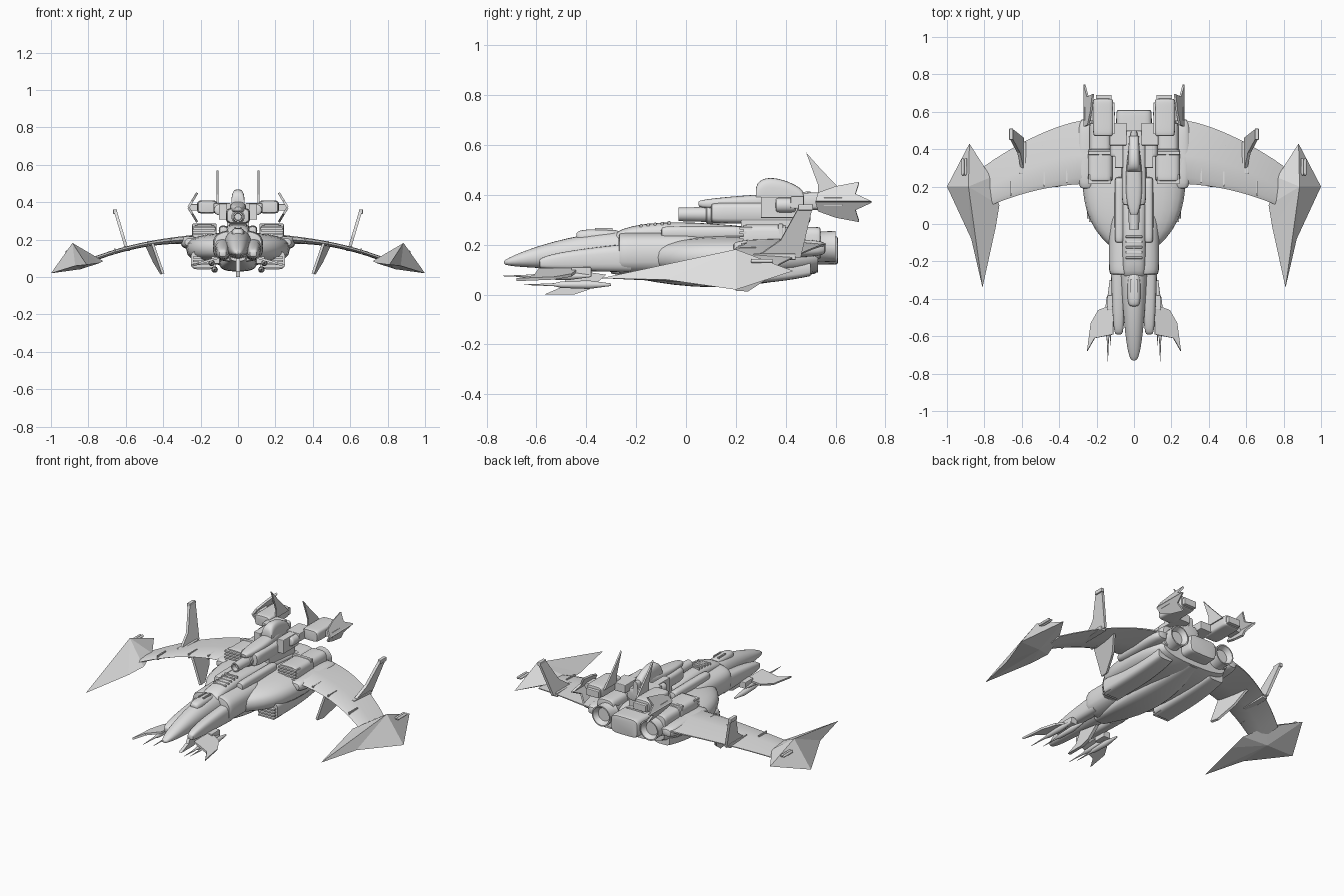
import bpy
import bmesh
from math import cos, sin, pi, radians, copysign

cube = bpy.data.objects.get("Cube")
if cube:
    bpy.data.objects.remove(cube)

GREY = (.75, .75, .75, 1)
hull_grey = bpy.data.materials.new("hull_grey")
hull_grey.use_nodes = True
hull_grey.diffuse_color = GREY
for node in hull_grey.node_tree.nodes:
    if node.type == 'BSDF_PRINCIPLED':
        node.inputs["Base Color"].default_value = GREY


def finish(name, bm, mirror=True, smooth=True, thickness=0, bevel=0):
    """Turn a bmesh in world space into an object with its modifiers."""
    bmesh.ops.recalc_face_normals(bm, faces=bm.faces)
    for face in bm.faces:
        face.smooth = smooth
    for edge in bm.edges:
        edge.smooth = edge.calc_face_angle(0) < radians(40)
    mesh = bpy.data.meshes.new(name)
    bm.to_mesh(mesh)
    bm.free()
    mesh.materials.append(hull_grey)
    obj = bpy.data.objects.new(name, mesh)
    bpy.context.scene.collection.objects.link(obj)
    if thickness:
        solid = obj.modifiers.new("Thickness", 'SOLIDIFY')
        solid.thickness = thickness
        solid.offset = 0
    if bevel:
        rounding = obj.modifiers.new("Bevel", 'BEVEL')
        rounding.width = bevel
        rounding.segments = 2
    if mirror:
        obj.modifiers.new("Mirror", 'MIRROR').use_mirror_merge = False


def skin(name, rings, mirror):
    """Bridge closed rings of points and cap both ends."""
    bm = bmesh.new()
    loops = [[bm.verts.new(point) for point in ring] for ring in rings]
    for near, far in zip(loops, loops[1:]):
        for i in range(len(near)):
            j = i - 1
            bm.faces.new((near[j], near[i], far[i], far[j]))
    bm.faces.new(loops[0])
    bm.faces.new(loops[-1])
    finish(name, bm, mirror)


def oval(x, y, half, low, high, power, sides=24):
    """Superellipse ring facing along y."""
    def soft(value):
        return copysign(abs(value) ** (2 / power), value)
    middle, rise = (low + high) / 2, (high - low) / 2
    angles = [2 * pi * i / sides for i in range(sides)]
    return [(x + half * soft(cos(a)), y, middle + rise * soft(sin(a))) for a in angles]


def loft(name, front, back, half, low, high, x=0, power=2.6, steps=16):
    """Body along y whose half width, bottom and top are rules of t from front to back."""
    rings = []
    for i in range(steps + 1):
        t = (1 - cos(pi * i / steps)) / 2
        rings.append(oval(x, front + t * (back - front), half(t), low(t), high(t), power))
    skin(name, rings, mirror=x > 0)


def pod(name, front, back, half, low, high, x=0, power=4, blunt=6, tip=.3):
    """Body of constant section with rounded ends."""
    middle, rise = (low + high) / 2, (high - low) / 2

    def swell(t):
        return tip + (1 - tip) * max(0, 1 - abs(2 * t - 1) ** blunt) ** (1 / blunt)
    loft(name, front, back, x=x, power=power,
         half=lambda t: half * swell(t),
         low=lambda t: middle - rise * swell(t),
         high=lambda t: middle + rise * swell(t))


def lathe(name, x, z, profile):
    """Turned part along y; profile is (y, radius)."""
    skin(name, [oval(x, y, r, z - r, z + r, power=2) for y, r in profile], mirror=x > 0)


def plate(name, points, thickness=.012, mirror=True):
    bm = bmesh.new()
    bm.faces.new([bm.verts.new(point) for point in points])
    finish(name, bm, mirror, smooth=False, thickness=thickness)


def fin(name, outline, x, lean=0, skew=0, thickness=.014):
    """Upright blade from a (y, z) outline, leaning outward with height and skewed along y."""
    plate(name, [(x + lean * z + skew * y, y, z) for y, z in outline], thickness, mirror=x > 0)


def box(name, at, size, bevel=.004):
    bm = bmesh.new()
    bmesh.ops.create_cube(bm, size=1)
    for vert in bm.verts:
        vert.co = [centre + c * length for centre, c, length in zip(at, vert.co, size)]
    finish(name, bm, mirror=at[0] > 0, smooth=False, bevel=bevel)


# Fuselage: nose, shoulders, broad hull, spine and keel
loft("nose", front=-.73, back=-.22, power=2.2,
     half=lambda t: .004 + .07 * t ** .4,
     low=lambda t: .125 - .03 * t ** .4,
     high=lambda t: .135 + .12 * sin(pi * t / 2) ** .8)
pod("shoulders", front=-.27, back=.05, half=.135, low=.08, high=.25, power=3, tip=.8)
loft("hull", front=-.13, back=.53,
     half=lambda t: .28 * (1 - .6 * (1 - t) ** 5 - .2 * t ** 8),
     low=lambda t: .06 + .04 * (1 - t) ** 4 + .03 * t ** 6,
     high=lambda t: .24 - .04 * (1 - t) ** 5 - .03 * t ** 6)
loft("spine", front=-.28, back=.5,
     half=lambda t: .05 + .02 * t ** .3,
     low=lambda t: .2,
     high=lambda t: .245 + .045 * sin(pi * t ** .6))
loft("keel", front=-.3, back=.52, power=3,
     half=lambda t: .04 + .06 * sin(pi * t),
     low=lambda t: .085 - .055 * sin(pi * t),
     high=lambda t: .13)
pod("rear_deck", front=.4, back=.61, half=.095, low=.12, high=.235, power=5, tip=.8)
pod("cockpit_glass", front=-.44, back=-.26, half=.035, low=.2, high=.262, power=2.6, blunt=3)
box("nose_frame", at=(.016, -.33, .255), size=(.008, .07, .024), bevel=0)
for i in range(5):
    box("canopy_rib", at=(0, -.18 + i * .028, .258 + i * .003), size=(.09, .012, .05))

# Cheek booms beside the nose and tubes beside the spine
loft("cheek_boom", front=-.59, back=-.22, x=.082, power=3,
     half=lambda t: .01 + .032 * t ** .3,
     low=lambda t: .115 - .025 * t ** .3,
     high=lambda t: .135 + .07 * t ** .5)
box("cheek_mount", at=(.12, -.42, .09), size=(.045, .08, .04))
pod("spine_tube", front=-.1, back=.25, x=.078, half=.025, low=.22, high=.275, power=2.6)

# Needle guns, winglets and chin blade
for x, z, muzzle in ((.14, .075, -.735), (.125, .04, -.65)):
    lathe("needle_gun", x, z, profile=[(muzzle, .001), (muzzle + .12, .006), (muzzle + .15, .013),
                                       (muzzle + .26, .017), (muzzle + .35, .005)])
winglet = [(.11, -.43), (.19, -.46), (.23, -.53), (.25, -.68), (.21, -.61), (.11, -.59)]
plate("nose_winglet", [(x, y, .135 - .3 * x) for x, y in winglet])
fin("chin_blade", [(-.57, 0), (-.45, 0), (-.39, .02), (-.32, .08), (-.46, .1), (-.5, .03)],
    x=0, thickness=.02)

# Nacelles, intakes and engines
loft("lower_nacelle", front=.03, back=.5, x=.185, power=4,
     half=lambda t: .067 - .015 * t ** 4,
     low=lambda t: .04 + .035 * t ** 3,
     high=lambda t: .14)
pod("upper_housing", front=.23, back=.4, x=.18, half=.066, low=.17, high=.282, tip=.8)
pod("engine_cover", front=.36, back=.54, x=.18, half=.058, low=.14, high=.272, tip=.8)
for i in range(4):
    box("lower_intake_slat", at=(.185, .045, .05 + i * .018), size=(.11, .07, .009), bevel=0)
    box("upper_intake_slat", at=(.184, .24, .21 + i * .019), size=(.12, .05, .01), bevel=0)
box("housing_band", at=(.18, .38, .24), size=(.13, .02, .09))
lathe("engine_nozzle", x=.165, z=.193, profile=[(.44, .05), (.5, .058), (.52, .067), (.535, .06),
                                                (.6, .063), (.6, .056), (.57, .04)])

# Arched wings, swept forward at the tips
airfoil = [(0, 0), (.1, .4), (.45, .5), (1, .1), (1, -.1), (.45, -.5), (.1, -.4)]
wing_rings = []
for i in range(11):
    t = i / 10
    lead, trail = .215 - .13 * t ** 2, .56 - .25 * t ** 1.6
    height, depth = .2 - .115 * t ** 2, .024 + .03 * (1 - t) ** 4
    wing_rings.append([(.22 + .58 * t, lead + u * (trail - lead), height + v * depth)
                       for u, v in airfoil])
skin("wing", wing_rings, mirror=True)
pod("wing_root_fairing", front=.19, back=.56, x=.255, half=.05, low=.15, high=.222, power=2.6, blunt=3)
for x, y, z in ((.36, .26, .194), (.48, .24, .178), (.66, .19, .138)):
    box("leading_edge_vane", at=(x, y, z), size=(.008, .08, .028), bevel=0)

# Upright and hanging wing fins
fin("upright_fin", [(.28, .15), (.46, .15), (.505, .34), (.505, .36), (.455, .355), (.38, .22)],
    x=.55, lean=.3, thickness=.016)
box("upright_fin_cap", at=(.657, .48, .35), size=(.022, .06, .024))
box("upright_fin_foot", at=(.595, .355, .152), size=(.035, .17, .026))
fin("hanging_fin", [(.2, .18), (.42, .18), (.35, .08), (.25, .015), (.2, .018)],
    x=.36, lean=.35, skew=.17)

# Faceted wing tips: a rim closed by an upper and a lower apex
rim = [(1, .2, .02), (.87, -.08, .06), (.81, -.34, .066), (.74, -.02, .075),
       (.72, .1, .085), (.765, .25, .1), (.88, .43, .095)]
tip = bmesh.new()
rim_verts = [tip.verts.new(point) for point in rim]
for apex in ((.885, .2, .182), (.84, .17, .042)):
    peak = tip.verts.new(apex)
    for i, vert in enumerate(rim_verts):
        tip.faces.new((rim_verts[i - 1], vert, peak))
finish("wing_tip", tip, smooth=False)
for x in (.9, .915):
    pod("wing_tip_port", front=.26, back=.35, x=x, half=.008, low=.127, high=.143, power=2)

# Dorsal gun and its mount
loft("gun_cowl", front=.05, back=.5, power=3,
     half=lambda t: .016 + .028 * sin(pi * t ** .7),
     low=lambda t: .36 - .03 * t ** .3,
     high=lambda t: .374 + .04 * t ** .6)
loft("gun_hump", front=.28, back=.47, power=3,
     half=lambda t: .036 - .01 * t,
     low=lambda t: .34,
     high=lambda t: .41 + .058 * sin(pi * t ** .6) ** .6)
pod("gun_breech", front=.1, back=.5, half=.065, low=.285, high=.37, tip=.6)
lathe("gun_barrel", x=0, z=.322, profile=[(0, .018), (-.03, .02), (-.03, .027), (.08, .03),
                                          (.085, .036), (.2, .036)])
box("gun_pedestal", at=(0, .35, .27), size=(.12, .26, .1))
box("gun_side_block", at=(.08, .375, .35), size=(.045, .15, .085))
pod("gun_pivot", front=.36, back=.44, x=.1, half=.028, low=.33, high=.388, power=2)

# Stabiliser pods with star-shaped outer plates
box("pod_arm", at=(.085, .48, .37), size=(.09, .12, .05))
pod("stabiliser_pod", front=.47, back=.67, x=.165, half=.054, low=.34, high=.41, power=5, tip=.6)
box("pod_rear_block", at=(.162, .67, .37), size=(.085, .04, .042))
star = [(.52, 0), (.745, 0), (.68, .03), (.695, .078), (.6, .06), (.53, .035)]
for side in (1, -1):
    plate("star_plate", [(.265 - .6 * rise, y, .372 + side * rise) for y, rise in star])
box("plate_bracket", at=(.232, .59, .372), size=(.065, .08, .035))
fin("tail_fin", [(.482, .57), (.54, .505), (.65, .39), (.53, .39), (.53, .44)], x=.11, thickness=.01)
